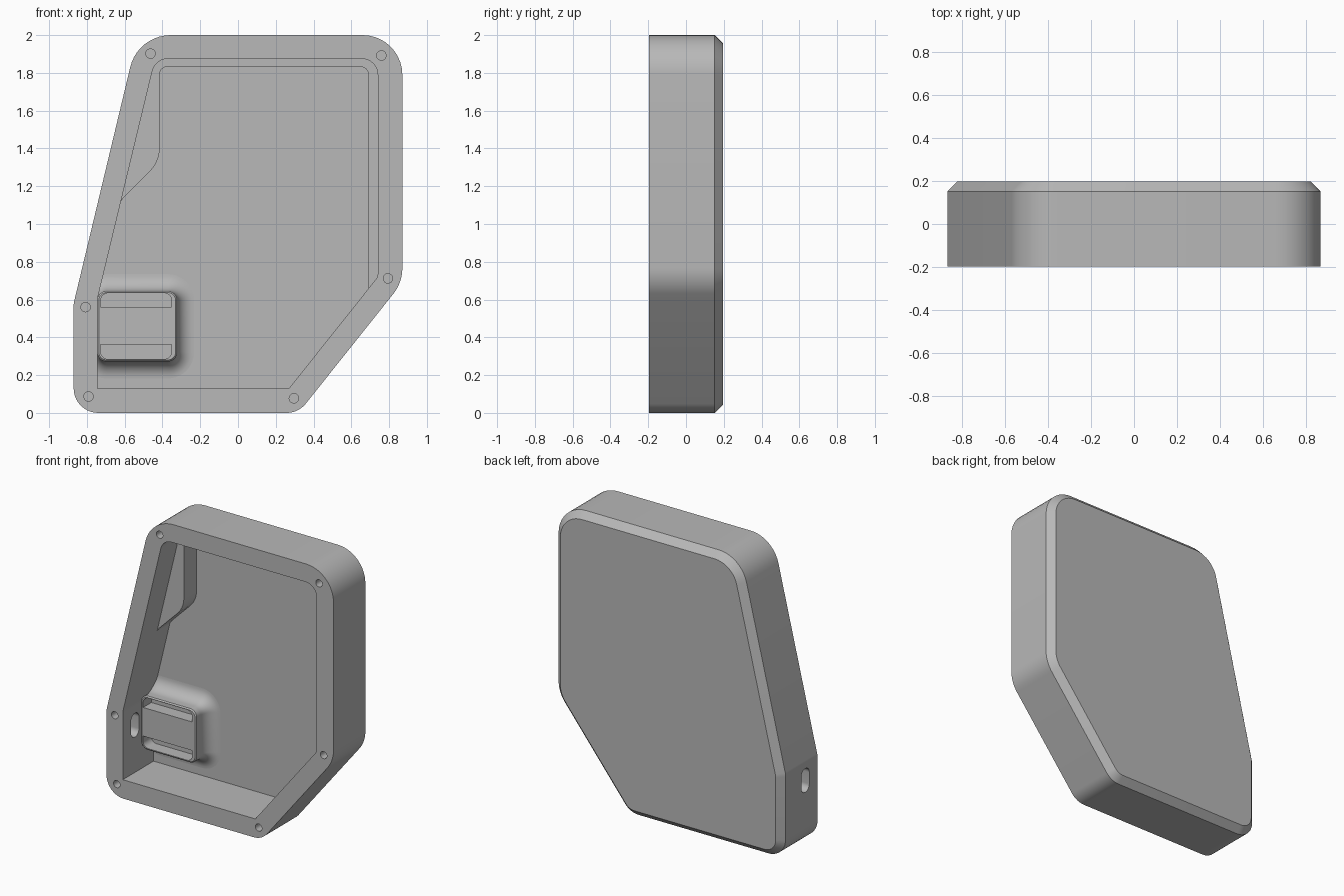
import bpy, bmesh, math
from mathutils import Vector

cube = bpy.data.objects.get("Cube")
if cube:
    bpy.data.objects.remove(cube, do_unlink=True)

FRONT, BACK, FLOOR, LEDGE = -0.197, 0.197, 0.14, 0.0

grey = bpy.data.materials.new("plain grey")
grey.use_nodes = True
grey.diffuse_color = (0.48, 0.48, 0.48, 1)
grey.node_tree.nodes["Principled BSDF"].inputs["Base Color"].default_value = (0.48, 0.48, 0.48, 1)


def rounded(corners, inset=0.0, steps=10):
    """Outline from (u, v, radius) corners; inset shrinks it with concentric arcs."""
    out = []
    n = len(corners)
    for i, (u, v, r) in enumerate(corners):
        p = Vector((u, v))
        if r == 0:
            out.append(p)
            continue
        a = (Vector(corners[i - 1][:2]) - p).normalized()
        b = (Vector(corners[(i + 1) % n][:2]) - p).normalized()
        half = a.angle(b) / 2
        centre = p + (a + b).normalized() * (r / math.sin(half))
        start = p + a * (r / math.tan(half)) - centre
        end = p + b * (r / math.tan(half)) - centre
        sweep = start.angle(end)
        for k in range(steps + 1):
            t = k / steps
            d = (start * math.sin((1 - t) * sweep) + end * math.sin(t * sweep)) / math.sin(sweep)
            out.append(centre + d * ((r - inset) / r))
    return out


def box_outline(u0, u1, v0, v1, low, high):
    """Rectangle with one radius for the low corners and one for the high ones."""
    return [(u0, v0, low), (u1, v0, low), (u1, v1, high), (u0, v1, high)]


def loft(name, rings, along_x=False):
    """Closed solid through (outline, depth) rings, stacked along y or x."""
    bm = bmesh.new()
    loops = []
    for pts, d in rings:
        loops.append([bm.verts.new((d, p.x, p.y) if along_x else (p.x, d, p.y)) for p in pts])
    for a, b in zip(loops, loops[1:]):
        for i in range(len(a)):
            j = (i + 1) % len(a)
            bm.faces.new((a[i], a[j], b[j], b[i]))
    bm.faces.new(loops[0])
    bm.faces.new(loops[-1][::-1])
    bmesh.ops.recalc_face_normals(bm, faces=bm.faces)
    mesh = bpy.data.meshes.new(name)
    bm.to_mesh(mesh)
    bm.free()
    mesh.materials.append(grey)
    obj = bpy.data.objects.new(name, mesh)
    bpy.context.collection.objects.link(obj)
    return obj


def activate(obj):
    bpy.ops.object.select_all(action='DESELECT')
    obj.select_set(True)
    bpy.context.view_layer.objects.active = obj


def cut(obj, cutter):
    cutter.hide_render = True
    mod = obj.modifiers.new("cut", 'BOOLEAN')
    mod.operation = 'DIFFERENCE'
    mod.solver = 'EXACT'
    mod.object = cutter
    activate(obj)
    bpy.ops.object.modifier_apply(modifier=mod.name)
    bpy.data.objects.remove(cutter, do_unlink=True)


# Outer case with a chamfered back edge
outline = [(-0.87, 0, 0.13), (0.32, 0, 0.13), (0.87, 0.69, 0.22),
           (0.87, 2, 0.21), (-0.53, 2, 0.22), (-0.87, 0.58, 0.13)]
case = loft("case", [(rounded(outline), FRONT), (rounded(outline), 0.152),
                     (rounded(outline, 0.045), BACK)])

# Cavity open to the front
cavity = rounded([(-0.745, 0.13, 0), (0.27, 0.13, 0), (0.74, 0.72, 0.05),
                  (0.74, 1.875, 0.085), (-0.438, 1.875, 0.085), (-0.745, 0.6, 0.1)])
cut(case, loft("cavity_cutter", [(cavity, -0.3), (cavity, FLOOR)]))

# Screw holes in the rim
for x, z in [(-0.463, 1.902), (0.759, 1.892), (0.794, 0.712),
             (0.296, 0.077), (-0.791, 0.087), (-0.807, 0.56)]:
    hole = rounded(box_outline(x - 0.025, x + 0.025, z - 0.025, z + 0.025, 0.0249, 0.0249), steps=6)
    cut(case, loft("hole_cutter", [(hole, -0.3), (hole, -0.02)]))

# Port slot through the right-hand wall
slot = rounded(box_outline(-0.107, -0.02, 0.375, 0.54, 0.043, 0.043))
cut(case, loft("slot_cutter", [(slot, -0.95), (slot, -0.7)], along_x=True))

# Stepped ledge around the top of the cavity, buried in the walls
step = rounded([(0.69, 0.6, 0), (0.69, 1.832, 0.04), (-0.415, 1.832, 0.04),
                (-0.415, 1.331, 0.17), (-0.621, 1.125, 0.12), (-0.655, 1.0, 0),
                (-0.7, 1.0, 0), (-0.48, 1.92, 0), (0.78, 1.92, 0), (0.78, 0.7, 0)])
ledge = loft("inner_ledge", [(step, LEDGE), (step, FLOOR + 0.02)])

# Port platform with a filleted foot
pad = box_outline(-0.745, -0.322, 0.272, 0.645, 0.05, 0.05)
R = 0.09
rings = [(rounded(pad, 0.008), LEDGE), (rounded(pad), LEDGE + 0.008)]
for k in range(11):
    a = k / 10 * math.pi / 2
    rings.append((rounded(pad, -R * (1 - math.cos(a))), FLOOR - R + R * math.sin(a)))
rings.append((rounded(pad, -R), FLOOR + 0.02))
platform = loft("port_platform", rings)

# Two pockets in the platform
for z0, z1, low, high in [(0.285, 0.362, 0.04, 0), (0.56, 0.634, 0, 0.04)]:
    pocket = rounded(box_outline(-0.727, -0.351, z0, z1, low, high))
    cut(platform, loft("pocket_cutter", [(pocket, -0.1), (pocket, 0.09)]))

for obj in (case, ledge, platform):
    activate(obj)
    bpy.ops.object.shade_smooth_by_angle(angle=math.radians(30))
